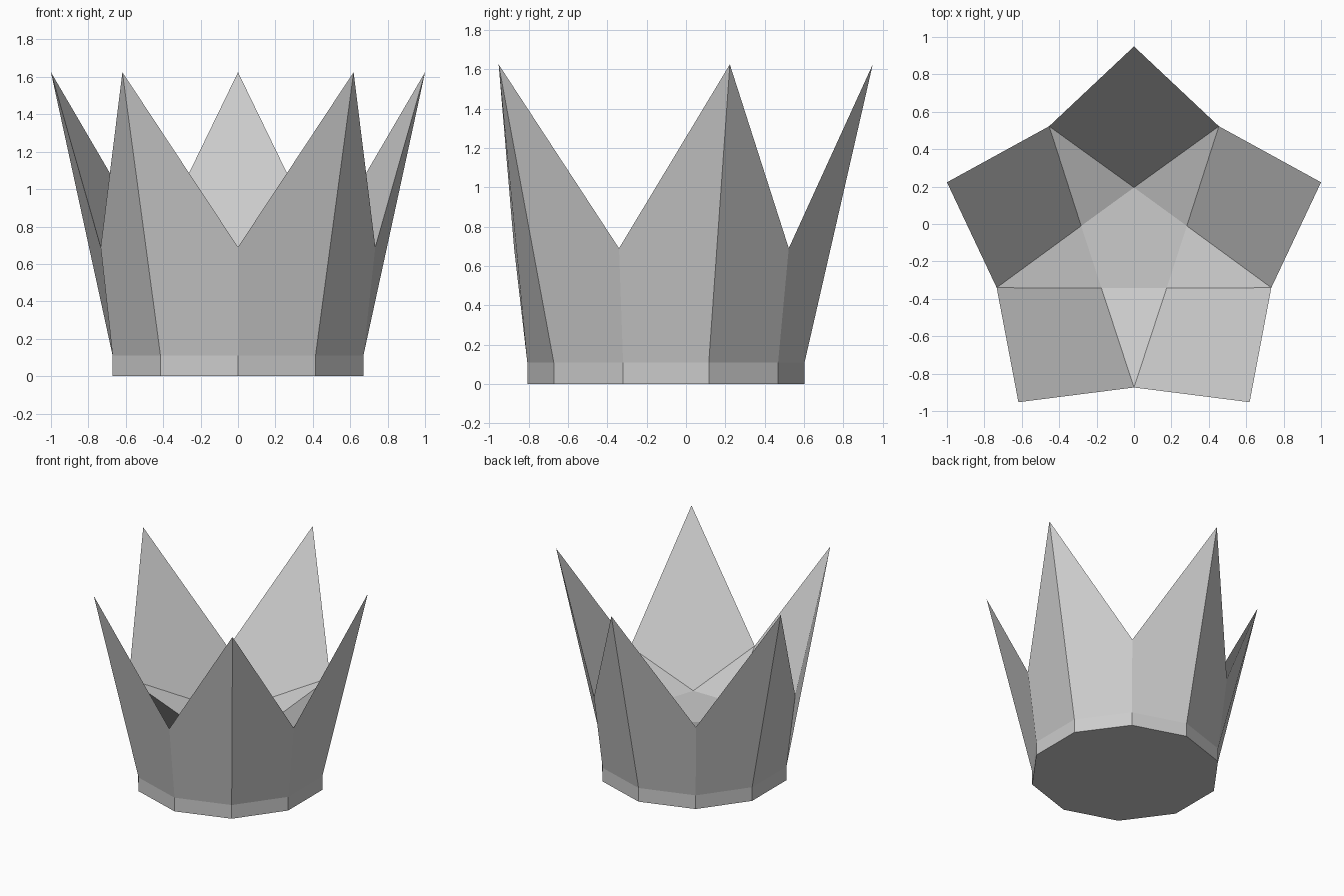
import bpy, bmesh
from math import cos, sin, radians

if "Cube" in bpy.data.objects:
    bpy.data.objects.remove(bpy.data.objects["Cube"])

N = 5                 # number of crown points
CY = -0.102           # ring centre, offset so the bounds are centred

bm = bmesh.new()


def vert(r, deg, z):
    a = radians(deg)
    return bm.verts.new((r * cos(a), CY + r * sin(a), z))


# rings: ten-sided band, zigzag rim (valley, tip, ...), sunken inner floor
angles = [-90 + 36 * i for i in range(2 * N)]
base = [vert(0.705, a, 0.0) for a in angles]
band = [vert(0.705, a, 0.11) for a in angles]
rim = [vert(1.0515, a, 1.625) if i % 2 else vert(0.772, a, 0.69)
       for i, a in enumerate(angles)]
floor = [vert(0.297, a, 0.485) for a in angles[1::2]]

# underside and centre of the inner floor
bm.faces.new(base[::-1])
bm.faces.new(floor)

# band and flared outer walls
for i in range(2 * N):
    j = (i + 1) % (2 * N)
    bm.faces.new((base[i], base[j], band[j], band[i]))
    bm.faces.new((band[i], band[j], rim[j], rim[i]))

# inner side of each point, and the floor triangle reaching each valley
for k in range(N):
    left, tip, right = rim[2 * k], rim[2 * k + 1], rim[(2 * k + 2) % (2 * N)]
    bm.faces.new((left, tip, right, floor[k]))
    bm.faces.new((floor[k - 1], left, floor[k]))

bmesh.ops.recalc_face_normals(bm, faces=bm.faces[:])
mesh = bpy.data.meshes.new("crown")
bm.to_mesh(mesh)
bm.free()
crown = bpy.data.objects.new("crown", mesh)
bpy.context.collection.objects.link(crown)
